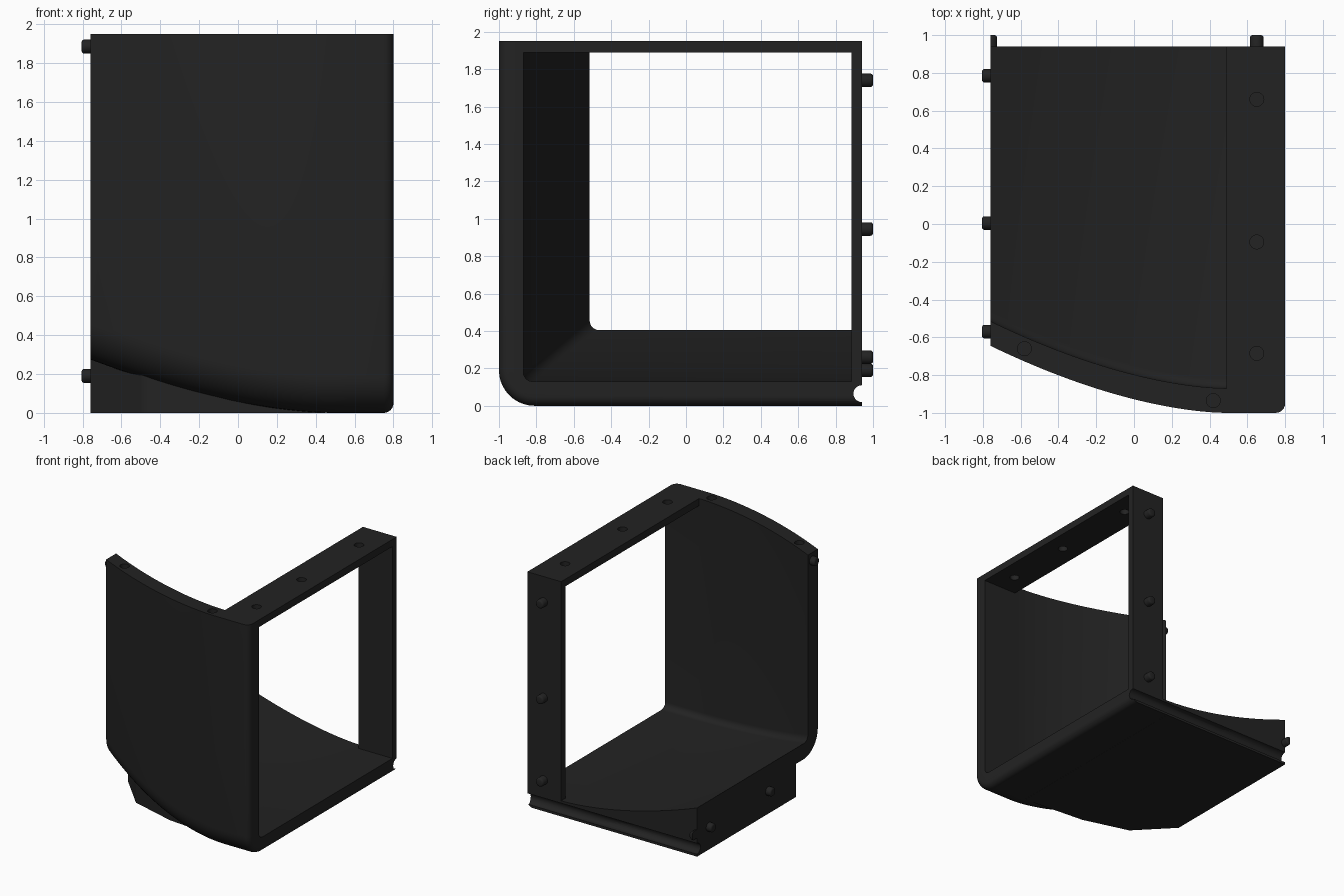
import bpy, bmesh, math
from mathutils import Matrix, Vector

if "Cube" in bpy.data.objects:
    bpy.data.objects.remove(bpy.data.objects["Cube"])

LEFT, RIGHT, BACK, TOP = -0.76, 0.80, 0.94, 1.95
FRAME_X = 0.49          # inner edge of the straight frame

dark = bpy.data.materials.new("charcoal plastic")
dark.diffuse_color = (0.0165, 0.0165, 0.0165, 1)
dark.use_nodes = True
dark.node_tree.nodes["Principled BSDF"].inputs["Base Color"].default_value = dark.diffuse_color


def sweep(x):
    """0 on the straight part, growing to 1 at the left end."""
    return (max(0.0, FRAME_X - x) / (FRAME_X - LEFT)) ** 1.7


def front_y(x):
    return -1 + 0.355 * sweep(x)


def floor_z(x):
    return 0.275 * sweep(x)


def make(name, bm):
    bmesh.ops.recalc_face_normals(bm, faces=bm.faces)
    me = bpy.data.meshes.new(name)
    bm.to_mesh(me)
    bm.free()
    me.materials.append(dark)
    ob = bpy.data.objects.new(name, me)
    bpy.context.collection.objects.link(ob)
    return ob


def activate(ob):
    bpy.ops.object.select_all(action='DESELECT')
    ob.select_set(True)
    bpy.context.view_layer.objects.active = ob


def smooth(ob):
    activate(ob)
    bpy.ops.object.shade_smooth_by_angle(angle=math.radians(35))


def loft(name, sections):
    """Skin equal-length closed sections and cap both ends."""
    bm = bmesh.new()
    rows = [[bm.verts.new(p) for p in s] for s in sections]
    n = len(rows[0])
    for a, b in zip(rows, rows[1:]):
        for i in range(n):
            j = (i + 1) % n
            bm.faces.new((a[i], a[j], b[j], b[i]))
    bm.faces.new(rows[0])
    bm.faces.new(rows[-1])
    return make(name, bm)


def box(name, lo, hi):
    bm = bmesh.new()
    bmesh.ops.create_cube(bm, size=1)
    for v in bm.verts:
        v.co = [lo[i] + (v.co[i] + 0.5) * (hi[i] - lo[i]) for i in range(3)]
    return make(name, bm)


def rod(name, centre, direction, radius, length, round_end=0.0, clip_x=None):
    """Cylinder starting at centre and running along direction."""
    bm = bmesh.new()
    bmesh.ops.create_cone(bm, cap_ends=True, segments=24, radius1=radius,
                          radius2=radius, depth=length,
                          matrix=Matrix.Translation((0, 0, length / 2)))
    if round_end:
        rim = [e for e in bm.edges if all(v.co.z > length * 0.9 for v in e.verts)]
        bmesh.ops.bevel(bm, geom=rim, offset=round_end, segments=3,
                        profile=0.5, affect='EDGES')
    turn = Vector((0, 0, 1)).rotation_difference(Vector(direction)).to_matrix().to_4x4()
    bmesh.ops.transform(bm, matrix=Matrix.Translation(centre) @ turn, verts=bm.verts)
    if clip_x is not None:
        cut = bmesh.ops.bisect_plane(bm, geom=bm.verts[:] + bm.edges[:] + bm.faces[:],
                                     plane_co=(clip_x, 0, 0), plane_no=(-1, 0, 0),
                                     clear_outer=True)
        edges = [g for g in cut['geom_cut'] if isinstance(g, bmesh.types.BMEdge)]
        bmesh.ops.edgeloop_fill(bm, edges=edges)
    return make(name, bm)


def cut(ob, cutters):
    activate(ob)
    for c in cutters:
        m = ob.modifiers.new("cut", 'BOOLEAN')
        m.operation, m.solver, m.object = 'DIFFERENCE', 'EXACT', c
        bpy.ops.object.modifier_apply(modifier=m.name)


def shell_section(x, inset):
    """L-shaped wall and floor section with rounded corner."""
    yo, zo = front_y(x) + inset, floor_z(x) + inset
    yi, zi = front_y(x) + 0.13, floor_z(x) + 0.13
    pts = [(yo, TOP)]
    for r, y, z, steps in ((0.19 - inset, yo, zo, 10), (0.05, yi, zi, 6)):
        arc = []
        for i in range(steps + 1):
            a = math.pi + math.pi / 2 * i / steps
            arc.append((y + r + r * math.cos(a), z + r + r * math.sin(a)))
        if z == zo:
            pts += arc + [(BACK, zo), (BACK, zi)]
        else:
            pts += arc[::-1] + [(yi, TOP)]
    return [(x, y, z) for y, z in pts]


# curved front wall and floor, with a rounded outer edge on the right
edge = 0.05
stations = [(LEFT + (FRAME_X - LEFT) * i / 28, 0) for i in range(29)]
for i in range(7):
    a = math.pi / 2 * i / 6
    stations.append((RIGHT - edge + edge * math.sin(a), edge * (1 - math.cos(a))))
shell = loft("curved_wall_and_floor", [shell_section(x, e) for x, e in stations])


# flat-bottomed block under the floor, with angled front corner
def block_front(x):
    line = ((LEFT, -0.36), (-0.49, -0.64), (-0.1, -0.75), (FRAME_X, -0.8))
    for (x0, y0), (x1, y1) in zip(line, line[1:]):
        if x <= x1 + 1e-6:
            return y0 + (y1 - y0) * (x - x0) / (x1 - x0)
    return line[-1][1]


sections = []
for x in sorted([LEFT + 1.21 * i / 24 for i in range(25)] + [-0.49, -0.1]):
    y, z = block_front(x), floor_z(x)
    sections.append([(x, y, 0), (x, y, z + 0.1), (x, -0.3, z + 0.01),
                     (x, BACK, z + 0.01), (x, BACK, 0)])
block = loft("base_block", sections)

# straight frame on the right
strip = box("top_strip", (FRAME_X, -0.87, 1.89), (RIGHT, 0.885, TOP))
post = box("back_post", (FRAME_X, 0.885, 0.125), (RIGHT, BACK, TOP))

# groove along the lower back edge
groove = rod("groove_cutter", (-1, 0.94, 0.065), (1, 0, 0), 0.045, 2)
cut(shell, [groove])
cut(block, [groove])

# sockets in the top
wall_holes = [rod("wall_hole_cutter", (x, y, 1.89), (0, 0, 1), 0.037, 0.2)
              for x, y in ((-0.58, -0.66), (0.42, -0.935))]
strip_holes = [rod("strip_hole_cutter", (0.65, y, 1.8), (0, 0, 1), 0.037, 0.3)
               for y in (0.66, -0.095, -0.685)]
cut(shell, wall_holes)
cut(strip, strip_holes)
for c in [groove] + wall_holes + strip_holes:
    bpy.data.objects.remove(c)

# locating pins on the back and left faces
pins = [rod("back_pin", (0.65, BACK - 0.01, z), (0, 1, 0), 0.036, 0.07, 0.014)
        for z in (1.74, 0.945, 0.26)]
pins += [rod("left_pin", (LEFT + 0.01, y, z), (-1, 0, 0), 0.036, 0.055, 0.014)
         for y, z in ((0.785, 0.19), (0.005, 0.19), (-0.57, 1.885))]
pins.append(rod("corner_half_pin", (LEFT, BACK - 0.01, 0.19), (0, 1, 0),
                0.036, 0.07, 0.014, clip_x=LEFT))

for ob in [shell, block, strip, post] + pins:
    smooth(ob)
